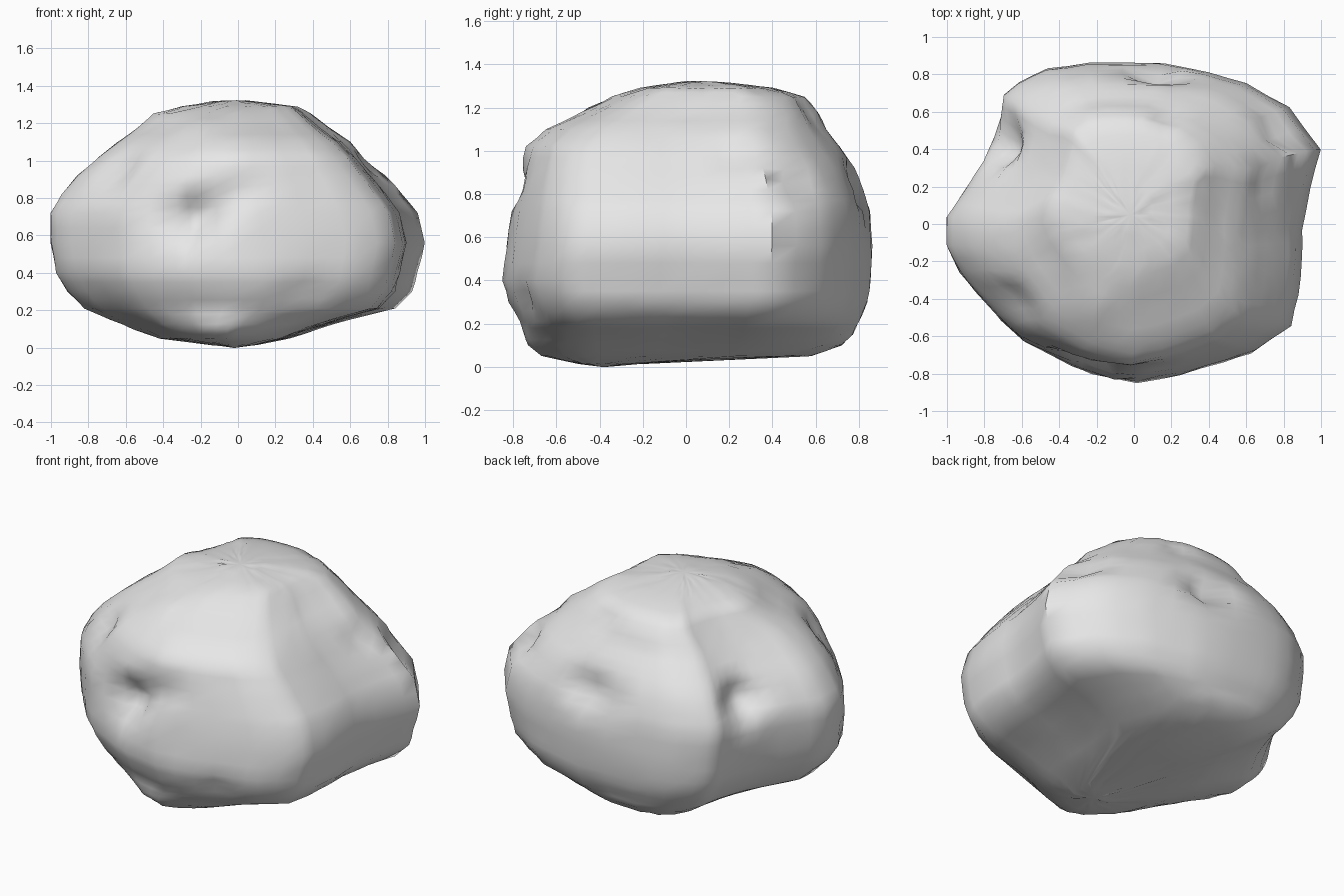
import bpy, bmesh, random
from mathutils import Vector

if "Cube" in bpy.data.objects:
    bpy.data.objects.remove(bpy.data.objects["Cube"])

random.seed(4)

# Plan outline, anticlockwise
PLAN = [(1, .39), (.83, .62), (.6, .75), (.4, .81), (.17, .86), (-.24, .86),
        (-.46, .83), (-.61, .76), (-.69, .69), (-.71, .57), (-.75, .45),
        (-.8, .33), (-.9, .17), (-1, .02), (-1, -.14), (-.93, -.28),
        (-.85, -.38), (-.72, -.53), (-.6, -.64), (-.34, -.77), (-.23, -.81),
        (.02, -.86), (.26, -.82), (.5, -.75), (.65, -.7), (.84, -.57),
        (.88, -.4), (.9, -.2), (.9, -.05), (.94, .18)]

# Height, then the x range and the y range of the body there
RINGS = [(.015, -.14, .10, -.5, -.2), (.05, -.42, .28, -.67, .58),
         (.10, -.56, .43, -.73, .72), (.15, -.68, .60, -.75, .77),
         (.21, -.82, .84, -.77, .80), (.30, -.91, .93, -.82, .84),
         (.40, -.97, .96, -.85, .855), (.56, -1, 1, -.83, .86),
         (.72, -1, .96, -.81, .85), (.82, -.94, .88, -.79, .82),
         (.92, -.86, .79, -.77, .78), (1.02, -.74, .69, -.74, .71),
         (1.10, -.64, .60, -.65, .65), (1.18, -.53, .48, -.48, .61),
         (1.25, -.45, .39, -.34, .55), (1.29, -.30, .32, -.22, .40),
         (1.315, -.14, .10, -.06, .20)]

# Dents (positive depth) and bumps (negative): centre, radius, depth
DENTS = [((-.25, -.76, .70), .13, .14), ((-.08, -.74, .80), .10, .06),
         ((-.72, .45, .85), .13, .12), ((.12, .80, .80), .13, .10),
         ((.80, .53, .88), .11, .08), ((.72, .25, 1.0), .10, .04),
         ((-.62, -.40, .92), .13, .05), ((.02, -.78, .86), .10, .03),
         ((.36, -.76, .30), .09, .03), ((-.12, -.80, .58), .09, -.03),
         ((.18, .62, 1.2), .10, .03), ((-.2, -.42, 1.14), .12, -.03)]

bm = bmesh.new()
loops = []
for z, x0, x1, y0, y1 in RINGS:
    loops.append([bm.verts.new(((x0 + x1) / 2 + px * (x1 - x0) / 2,
                                (y0 + y1) / 2 + py / .86 * (y1 - y0) / 2, z))
                  for px, py in PLAN])
n = len(PLAN)
for a, b in zip(loops, loops[1:]):
    for i in range(n):
        j = (i + 1) % n
        bm.faces.new((a[i], a[j], b[j], b[i]))

# Close the underside and the crown
for loop, tip, flip in ((loops[0], (-.02, -.38, 0), True),
                        (loops[-1], (-.02, .05, 1.325), False)):
    v = bm.verts.new(tip)
    for i in range(n):
        f = (loop[i], loop[(i + 1) % n], v)
        bm.faces.new(f[::-1] if flip else f)

# Refine, then press in the dents and roughen the skin
bmesh.ops.subdivide_edges(bm, edges=bm.edges[:], cuts=1, use_grid_fill=True)
bm.normal_update()
core = Vector((0, 0, .6))
for v in bm.verts:
    inward = (core - v.co).normalized()
    push = random.uniform(-.003, .003)
    for c, r, d in DENTS:
        t = (v.co - Vector(c)).length / r
        push += d * max(0, 1 - t * t / 2.2) ** 2
    v.co += inward * push
bmesh.ops.recalc_face_normals(bm, faces=bm.faces[:])

mesh = bpy.data.meshes.new("boulder")
bm.to_mesh(mesh)
bm.free()
boulder = bpy.data.objects.new("boulder", mesh)
bpy.context.collection.objects.link(boulder)

grey = bpy.data.materials.new("stone grey")
grey.diffuse_color = (.8, .8, .8, 1)
grey.use_nodes = True
grey.node_tree.nodes["Principled BSDF"].inputs["Base Color"].default_value = grey.diffuse_color
mesh.materials.append(grey)

bpy.context.view_layer.objects.active = boulder
boulder.select_set(True)
bpy.ops.object.shade_smooth_by_angle(angle=.9)
